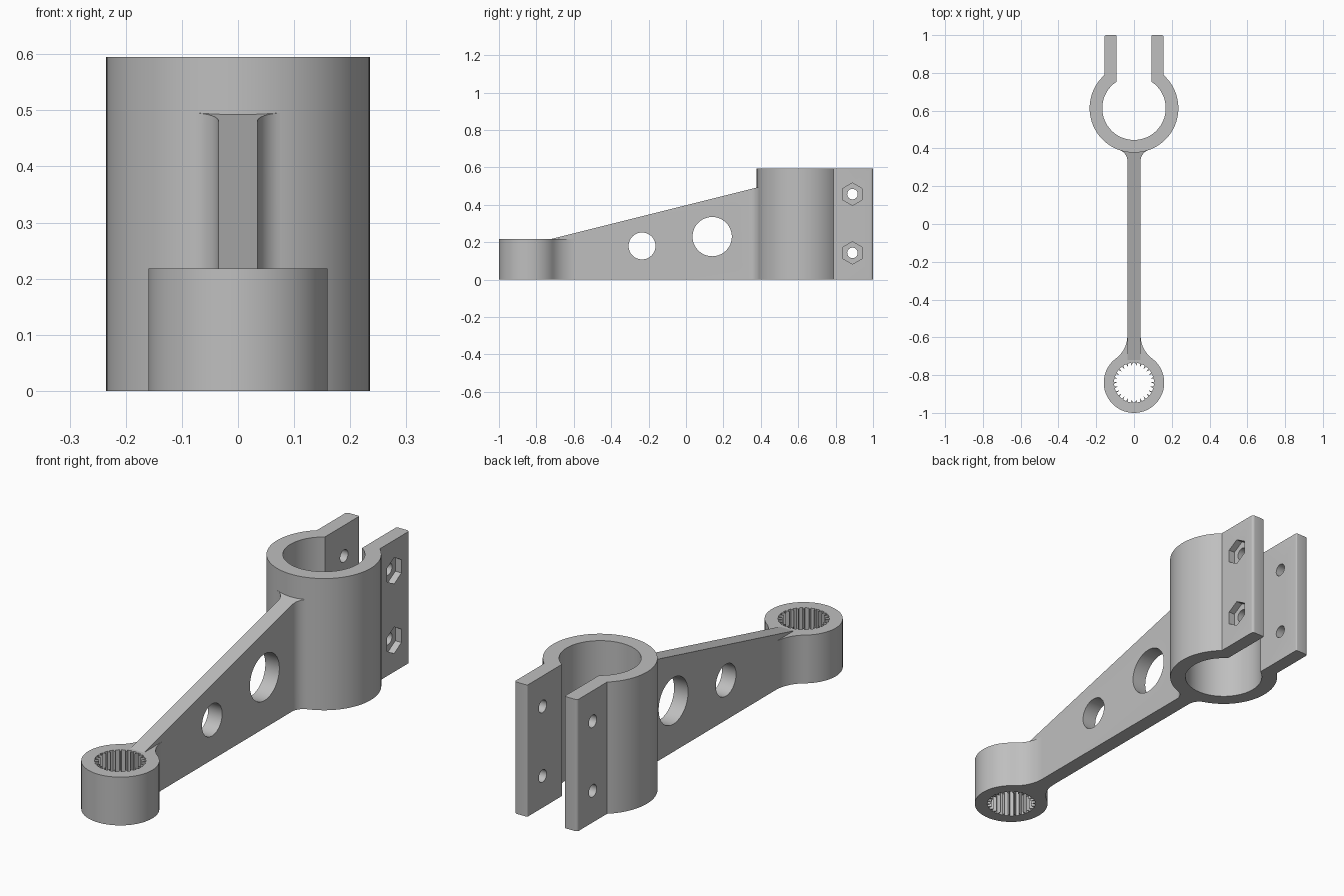
import bpy, bmesh
from math import pi, cos, sin, acos, atan2, sqrt

if "Cube" in bpy.data.objects:
    bpy.data.objects.remove(bpy.data.objects["Cube"], do_unlink=True)

EYE_Y, EYE_R, EYE_H = -0.84, 0.16, 0.218
CLAMP_Y, CLAMP_R, BORE_R, CLAMP_H = 0.613, 0.235, 0.168, 0.595
EAR_IN, EAR_OUT, EAR_ROUND = 0.093, 0.157, 0.012
WEB = 0.035

grey = bpy.data.materials.new("plain grey")
grey.use_nodes = True
grey.diffuse_color = (0.52, 0.52, 0.52, 1)
grey.node_tree.nodes["Principled BSDF"].inputs["Base Color"].default_value = (0.52, 0.52, 0.52, 1)


def arc(cx, cy, r, a0, a1, n):
    return [(cx + r * cos(a0 + (a1 - a0) * i / n), cy + r * sin(a0 + (a1 - a0) * i / n))
            for i in range(n + 1)]


def mirrored(half):
    return half + [(-x, y) for x, y in reversed(half) if x > 1e-6]


def prism(name, outline, top, bottom=0.0):
    """Extrude a plan outline; top is a height or a function of y."""
    height = top if callable(top) else (lambda y: top)
    bm = bmesh.new()
    low = [bm.verts.new((x, y, bottom)) for x, y in outline]
    high = [bm.verts.new((x, y, height(y))) for x, y in outline]
    bm.faces.new(low)
    bm.faces.new(high)
    for i in range(len(low)):
        j = (i + 1) % len(low)
        bm.faces.new((low[i], low[j], high[j], high[i]))
    bmesh.ops.recalc_face_normals(bm, faces=bm.faces)
    mesh = bpy.data.meshes.new(name)
    bm.to_mesh(mesh)
    bm.free()
    mesh.materials.append(grey)
    ob = bpy.data.objects.new(name, mesh)
    bpy.context.collection.objects.link(ob)
    return ob


def side_cutter(x, y, z, r, depth, sides):
    """Cylinder or hexagon lying along x, with a corner pointing up."""
    bpy.ops.mesh.primitive_cylinder_add(vertices=sides, radius=r, depth=depth,
                                        location=(x, y, z), rotation=(pi / 2, 0, pi / 2))
    ob = bpy.context.object
    ob.data.materials.append(grey)
    return ob


def select(ob):
    bpy.ops.object.select_all(action='DESELECT')
    ob.select_set(True)
    bpy.context.view_layer.objects.active = ob


def cut(ob, cutters):
    for c in cutters:
        c.hide_render = True
        mod = ob.modifiers.new("cut", 'BOOLEAN')
        mod.operation, mod.solver, mod.object = 'DIFFERENCE', 'EXACT', c
        select(ob)
        bpy.ops.object.modifier_apply(modifier=mod.name)
        bpy.data.objects.remove(c, do_unlink=True)


def finish(ob):
    select(ob)
    bpy.ops.object.shade_smooth_by_angle(angle=pi / 6)


# Split clamp: C-shaped ring with two rounded ears
outer_a, inner_a = acos(EAR_OUT / CLAMP_R), acos(EAR_IN / BORE_R)
half = arc(0, CLAMP_Y, CLAMP_R, -pi / 2, outer_a, 40)
half += arc(EAR_OUT - EAR_ROUND, 1 - EAR_ROUND, EAR_ROUND, 0, pi / 2, 5)
half += arc(EAR_IN + EAR_ROUND / 2, 1 - EAR_ROUND / 2, EAR_ROUND / 2, pi / 2, pi, 4)
half += arc(0, CLAMP_Y, BORE_R, inner_a, -pi / 2, 40)
clamp = prism("split_clamp", mirrored(half), CLAMP_H)
cutters = []
for z in (0.143, 0.457):
    cutters.append(side_cutter(0, 0.89, z, 0.028, 1, 32))             # bolt bore
    cutters.append(side_cutter(EAR_OUT + 0.07, 0.89, z, 0.06, 0.2, 6))  # nut pocket
cut(clamp, cutters)
finish(clamp)


def web_fillet(cy, r, fr, side):
    """Fillet from the web side (first) to a round boss (last)."""
    fx = WEB + fr
    fy = cy + side * sqrt((r + fr) ** 2 - fx ** 2)
    end = atan2(cy - fy, -fx) % (2 * pi)
    return arc(fx, fy, fr, pi, end, 12)


# Splined eye with flared neck
neck = web_fillet(EYE_Y, EYE_R, 0.1525, 1)
join = atan2(neck[-1][1] - EYE_Y, neck[-1][0])
half = arc(0, EYE_Y, EYE_R, -pi / 2, join, 36) + neck[-2::-1]
eye = prism("splined_eye", mirrored(half), EYE_H)
TEETH = 26
teeth = []
for i in range(TEETH):
    for shift, r in ((-0.32, 0.106), (0.32, 0.106), (0.5, 0.088)):
        a = 2 * pi * (i + shift) / TEETH + pi / 2
        teeth.append((r * cos(a), EYE_Y + r * sin(a)))
cut(eye, [prism("spline_cutter", teeth, 0.4, -0.2)])
finish(eye)

# Tapered web with flared root, lightening holes, seated on the eye
root = web_fillet(CLAMP_Y, CLAMP_R, 0.0588, -1)
join = atan2(root[-1][1] - CLAMP_Y, root[-1][0])
half = [(WEB, -0.72)] + root + arc(0, CLAMP_Y, CLAMP_R - 0.001, join, -pi / 2, 8)
web = prism("tapered_web", mirrored(half), lambda y: EYE_H + 0.25 * (y + 0.72))
seat = prism("seat_cutter", [(-0.1, -0.8), (0.1, -0.8), (0.1, -0.592), (-0.1, -0.592)], 0.21, -0.1)
cut(web, [seat, side_cutter(0, 0.14, 0.23, 0.105, 0.5, 64),
          side_cutter(0, -0.235, 0.18, 0.072, 0.5, 64)])
finish(web)
